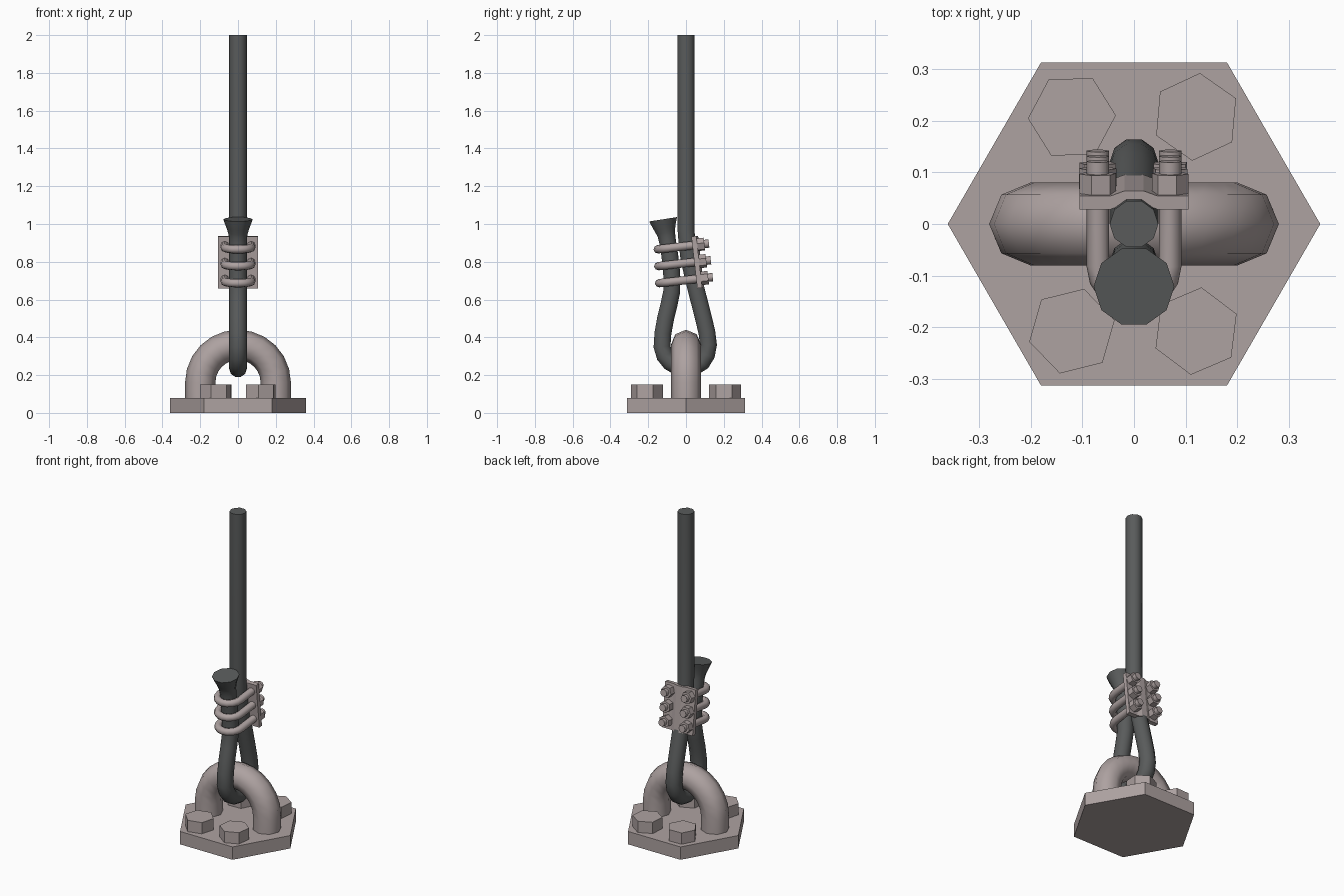
import bpy, bmesh
from math import sin, cos, pi, radians
from mathutils import Vector, Matrix

if "Cube" in bpy.data.objects:
    bpy.data.objects.remove(bpy.data.objects["Cube"])


def material(name, color):
    m = bpy.data.materials.new(name)
    m.diffuse_color = color
    m.use_nodes = True
    m.node_tree.nodes["Principled BSDF"].inputs["Base Color"].default_value = m.diffuse_color
    return m


METAL = material("warm_grey_metal", (0.42, 0.36, 0.355, 1))
ROPE = material("dark_rope", (0.10, 0.105, 0.105, 1))


def finish(name, bm, mat, smooth=False, matrix=Matrix()):
    bmesh.ops.recalc_face_normals(bm, faces=bm.faces)
    me = bpy.data.meshes.new(name)
    bm.to_mesh(me)
    bm.free()
    me.transform(matrix)
    me.materials.append(mat)
    ob = bpy.data.objects.new(name, me)
    bpy.context.collection.objects.link(ob)
    if smooth:
        bpy.ops.object.select_all(action='DESELECT')
        ob.select_set(True)
        bpy.context.view_layer.objects.active = ob
        bpy.ops.object.shade_smooth_by_angle(angle=radians(50))
    return ob


def extrude_profile(name, pts, vec, mat, matrix=Matrix()):
    """Closed outline pushed along a vector."""
    bm = bmesh.new()
    face = bm.faces.new([bm.verts.new(p) for p in pts])
    ext = bmesh.ops.extrude_face_region(bm, geom=[face], use_keep_orig=True)
    verts = [g for g in ext["geom"] if isinstance(g, bmesh.types.BMVert)]
    bmesh.ops.translate(bm, verts=verts, vec=vec)
    return finish(name, bm, mat, False, matrix)


def hexagon(r, turn=0):
    return [(r * cos(turn + i * pi / 3), r * sin(turn + i * pi / 3)) for i in range(6)]


def tube(name, path, radii, normal, sides, mat, matrix=Matrix()):
    """Capped tube along a path lying in the plane with the given normal."""
    path, n = [Vector(p) for p in path], Vector(normal)
    bm = bmesh.new()
    rings = []
    for i, p in enumerate(path):
        t = (path[min(i + 1, len(path) - 1)] - path[max(i - 1, 0)]).normalized()
        side = n.cross(t)
        rings.append([bm.verts.new(p + radii[i] * (n * cos(a) + side * sin(a)))
                      for a in (2 * pi * k / sides for k in range(sides))])
    for a, b in zip(rings, rings[1:]):
        for k in range(sides):
            j = (k + 1) % sides
            bm.faces.new((a[k], a[j], b[j], b[k]))
    bm.faces.new(rings[0])
    bm.faces.new(rings[-1])
    return finish(name, bm, mat, True, matrix)


def spline(keys, steps):
    """Catmull-Rom through keys of any dimension."""
    k = [Vector(p) for p in keys]
    k = [k[0] * 2 - k[1]] + k + [k[-1] * 2 - k[-2]]
    out = []
    for a, b, c, d in zip(k, k[1:], k[2:], k[3:]):
        for s in range(steps):
            t = s / steps
            out.append(0.5 * (2 * b + (c - a) * t + (2 * a - 5 * b + 4 * c - d) * t * t
                              + (3 * b - a - 3 * c + d) * t ** 3))
    return out + [k[-2]]


# Hexagonal base plate
extrude_profile("base_plate", [(x, y, 0) for x, y in hexagon(0.36)], (0, 0, 0.08), METAL)

# Four anchor bolt heads, each turned a little differently
for i, (sx, sy, turn) in enumerate([(-1, 1, 2), (1, 1, 25), (-1, -1, 14), (1, -1, 23)]):
    pts = [(0.12 * sx + x, 0.207 * sy + y, 0.07) for x, y in hexagon(0.085, radians(turn))]
    extrude_profile(f"anchor_bolt_{i + 1}", pts, (0, 0, 0.08), METAL)

# Arched ring welded to the base
arch = [(0.2, 0, 0.06)]
arch += [(0.2 * cos(pi * i / 12), 0, 0.16 + 0.2 * sin(pi * i / 12)) for i in range(13)]
arch += [(-0.2, 0, 0.06)]
tube("anchor_ring", arch, [0.08] * len(arch), (0, 1, 0), 8, METAL)

# Rope: straight down, around under the ring, back up to a flared end (y, z, radius)
R = 0.047
bend = spline([(0, 0.97, R), (0.014, 0.83, R), (0.052, 0.66, R), (0.093, 0.5, R),
               (0.119, 0.36, R), (0.085, 0.268, R), (0, 0.235, R), (-0.085, 0.268, R),
               (-0.127, 0.35, R), (-0.108, 0.5, R), (-0.076, 0.64, R), (-0.079, 0.78, R),
               (-0.098, 0.91, R), (-0.107, 0.955, 0.053), (-0.116, 0.995, 0.067),
               (-0.121, 1.025, 0.078)], 2)
rope = [Vector((0, 2, R))] + bend
tube("rope", [(0, p.x, p.y) for p in rope], [p.z for p in rope], (1, 0, 0), 10, ROPE)

# Clamp assembly is tilted to follow the rope
CLAMP = Matrix.Translation((0, 0.058, 0.798)) @ Matrix.Rotation(radians(6.5), 4, 'X')

# Clamp plate with a raised channel over the rope
half = [(0.018, 0.022), (0.045, 0.012), (0.105, 0.012)]
outer = [(-x, y) for x, y in reversed(half)] + half
inner = [(x, y - 0.026) for x, y in reversed(outer)]
extrude_profile("clamp_plate", [(x, y, -0.138) for x, y in outer + inner],
                (0, 0, 0.276), METAL, CLAMP)

# Three U-bolts with a nut on each leg
for i, (z, c) in enumerate([(0.091, -0.129), (0.002, -0.136), (-0.088, -0.142)]):
    u = [(0.07, 0.074, z)]
    u += [(0.07 * cos(pi * k / 8), c - 0.07 * sin(pi * k / 8), z) for k in range(9)]
    u += [(-0.07, 0.074, z)]
    tube(f"u_bolt_{i + 1}", u, [0.022] * len(u), (0, 0, 1), 8, METAL, CLAMP)
    for side, s in (("left", -1), ("right", 1)):
        pts = [(0.07 * s + x, 0.01, z + y) for x, y in hexagon(0.036, radians(12 * i + 10 * s))]
        extrude_profile(f"nut_{side}_{i + 1}", pts, (0, 0.04, 0), METAL, CLAMP)
